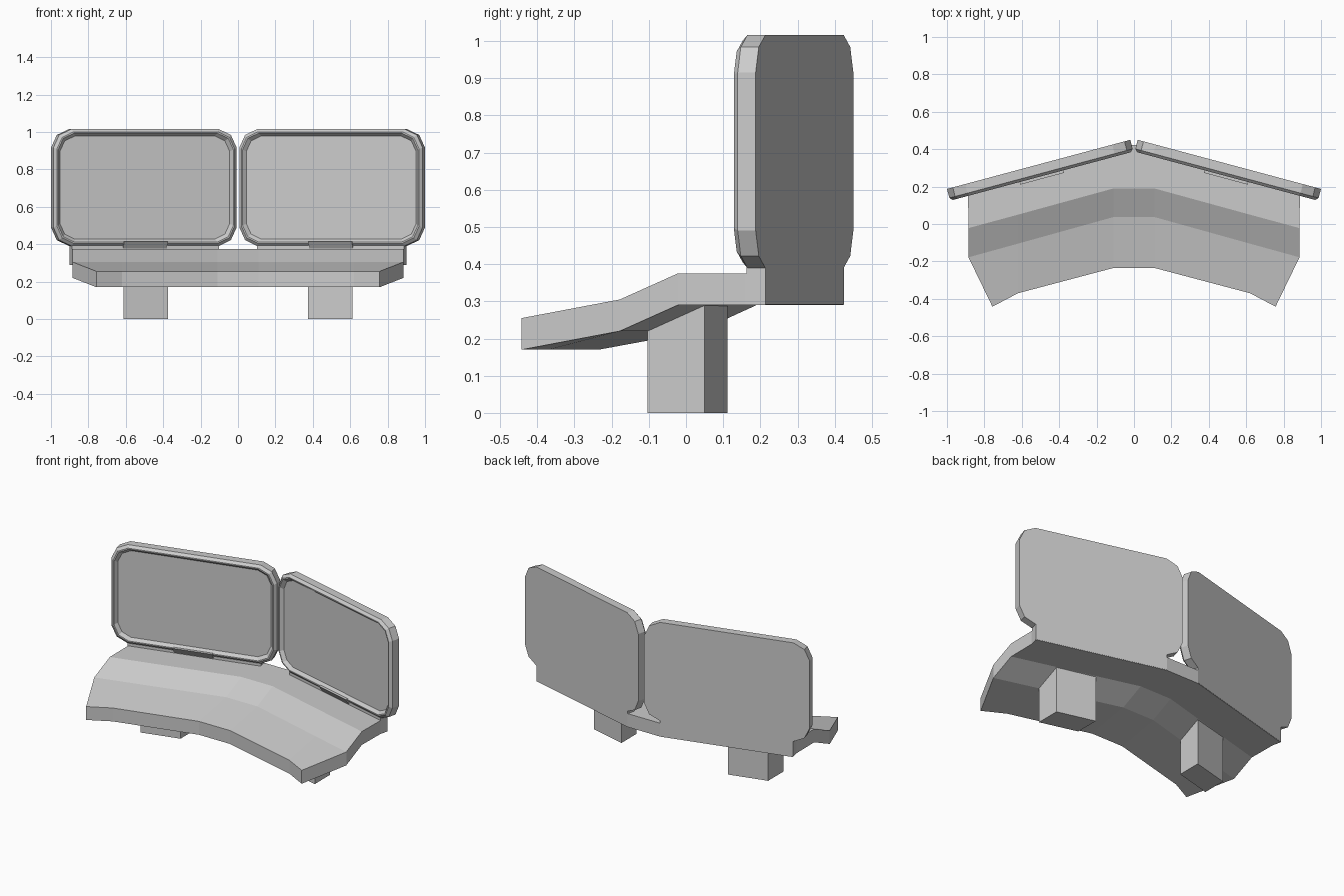
import bpy, bmesh, math

if "Cube" in bpy.data.objects:
    bpy.data.objects.remove(bpy.data.objects["Cube"])

ANG = math.radians(15)
CA, SA = math.cos(ANG), math.sin(ANG)


def mirrored(name, verts, faces):
    """Right-hand half of a part, mirrored across x = 0."""
    bm = bmesh.new()
    vs = [bm.verts.new(v) for v in verts]
    for f in faces:
        bm.faces.new([vs[i] for i in f])
    bmesh.ops.recalc_face_normals(bm, faces=bm.faces)
    me = bpy.data.meshes.new(name)
    bm.to_mesh(me)
    bm.free()
    ob = bpy.data.objects.new(name, me)
    bpy.context.collection.objects.link(ob)
    mod = ob.modifiers.new("Mirror", "MIRROR")
    mod.use_axis = (True, False, False)
    mod.use_clip = True
    return ob


def loft(name, rings):
    """Closed solid through rings of equal point count."""
    n = len(rings[0])
    verts = [p for r in rings for p in r]
    faces = [list(range(n)), list(range(len(verts) - n, len(verts)))]
    for k in range(len(rings) - 1):
        for i in range(n):
            j = (i + 1) % n
            faces.append([k * n + i, k * n + j, (k + 1) * n + j, (k + 1) * n + i])
    return mirrored(name, verts, faces)


def place(u, d, z):
    """Screen space: u along the panel, d forward from its back."""
    return (0.02 + u * CA - d * SA, 0.45 - u * SA - d * CA, z)


# Screen: rounded panel, front chamfer, sloped recess
W, Z0, Z1, T = 1.0145, 0.39, 1.016, 0.065


def outline(inset, depth):
    c = 0.1 - 0.5 * inset
    k = 0.32 * c
    u0, u1, a, b = inset, W - inset, Z0 + inset, Z1 - inset
    pts = [(u0, a + c), (u0 + k, a + k), (u0 + c, a), (u1 - c, a), (u1 - k, a + k), (u1, a + c),
           (u1, b - c), (u1 - k, b - k), (u1 - c, b), (u0 + c, b), (u0 + k, b - k), (u0, b - c)]
    return [place(u, depth, z) for u, z in pts]


loft("screen", [outline(0, 0), outline(0, T - 0.015), outline(0.015, T),
                outline(0.022, T), outline(0.038, T - 0.02)])

# Strip joining screen and desk, flush with the screen back
ua, ub = (0.115 - 0.02) / CA, (0.902 - 0.02) / CA
loft("screen_base", [[place(u, d, z) for u, d in ((ua, 0), (ub, 0), (ub, 0.053), (ua, 0.053))]
                     for z in (0.292, 0.392)])

# Small wedge clip under each screen
clip = [(T - 0.03, 0.376), (T - 0.012, 0.376), (T + 0.014, 0.415), (T - 0.03, 0.415)]
loft("screen_clip", [[place(u, d, z) for d, z in clip] for u in (0.388, 0.63)])

# Desk: rows from front edge to back, each (x, y) from centre outwards
rows = [
    (0.255, [(0, -0.235), (0.11, -0.235), (0.62, -0.37), (0.757, -0.442)]),
    (0.305, [(0, 0.037), (0.11, 0.037), (0.62, -0.105), (0.885, -0.178)]),
    (0.375, [(0, 0.19), (0.11, 0.19), (0.62, 0.05), (0.885, -0.022)]),
    (0.375, [(0, 0.372), (0.11, 0.369), (0.62, 0.232), (0.887, 0.16)]),
    (0.375, [(0, 0.423), (0.115, 0.423), (0.62, 0.288), (0.9, 0.213)]),
]
R, C = len(rows), 4
top = [(x, y, z) for z, pts in rows for x, y in pts]
verts = top + [(x, y, z - 0.085) for x, y, z in top]
N = R * C
faces = []
for r in range(R - 1):
    for c in range(C - 1):
        q = [r * C + c, r * C + c + 1, (r + 1) * C + c + 1, (r + 1) * C + c]
        faces += [q, [i + N for i in q]]
rim = [c for c in range(C)] + [r * C + C - 1 for r in range(1, R)]
rim += [(R - 1) * C + c for c in range(C - 2, -1, -1)]
faces += [[a, b, b + N, a + N] for a, b in zip(rim, rim[1:])]
mirrored("desk", verts, faces)

# Feet: sheared posts meeting the sloped underside of the desk
foot = [(0.375, -0.041, 0.222), (0.612, -0.104, 0.222), (0.612, 0.05, 0.292), (0.375, 0.112, 0.292)]
loft("foot", [[(x, y, 0) for x, y, _ in foot], foot])
